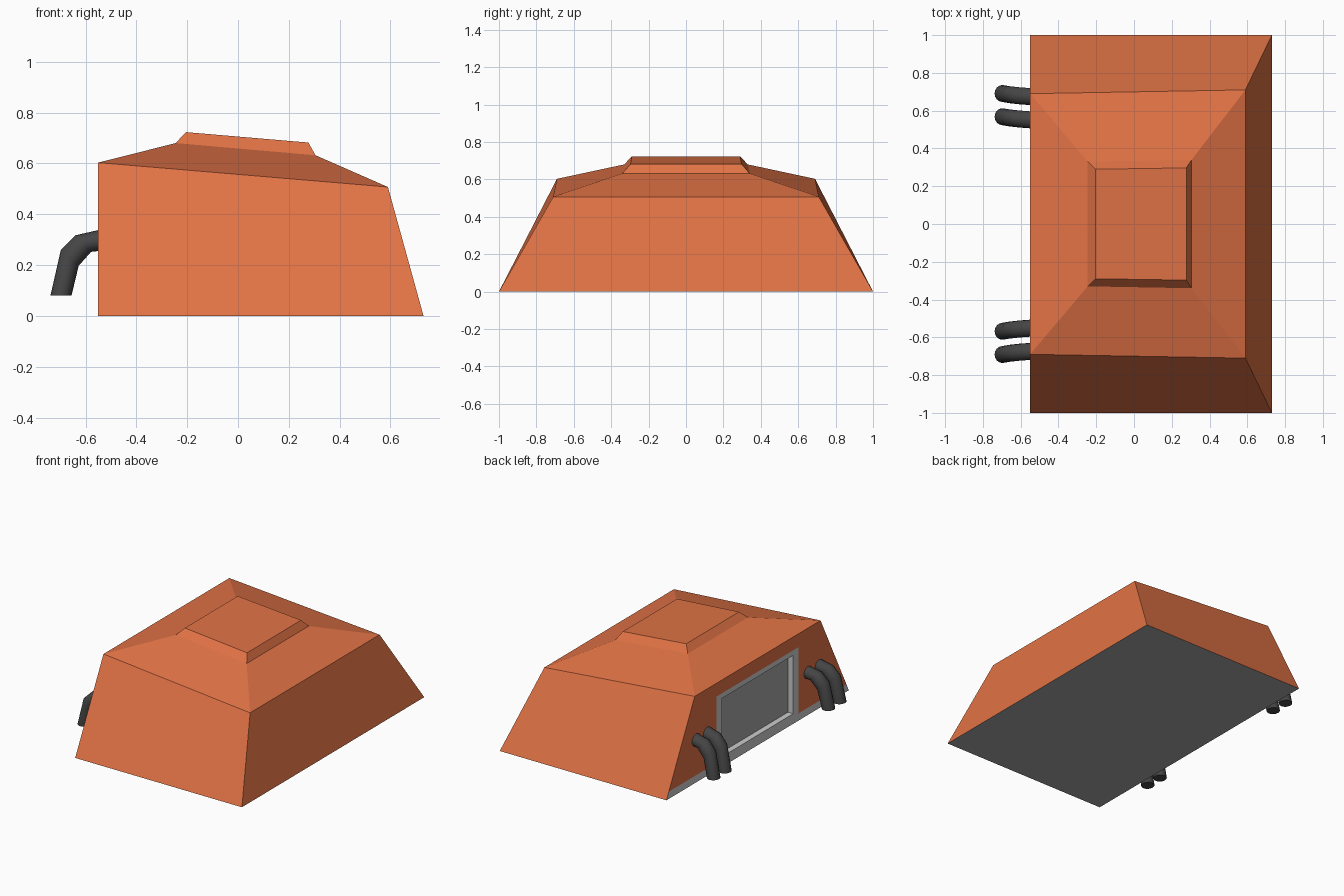
import bpy, bmesh, math
from mathutils import Vector

if "Cube" in bpy.data.objects:
    bpy.data.objects.remove(bpy.data.objects["Cube"])


def material(name, rgb):
    m = bpy.data.materials.new(name)
    m.diffuse_color = (*rgb, 1)
    m.use_nodes = True
    m.node_tree.nodes["Principled BSDF"].inputs["Base Color"].default_value = m.diffuse_color
    return m


orange = material("orange_paint", (0.75, 0.17, 0.06))
rubber = material("dark_pipe", (0.06, 0.06, 0.06))
dark_grey = material("dark_grey", (0.38, 0.38, 0.38))


def loft(name, rings, mat=None, cap_end=True, cap_start=False, skip=()):
    """Skin a series of matching rings; skip holds (ring, side) quads to leave open."""
    bm = bmesh.new()
    vs = [[bm.verts.new(p) for p in r] for r in rings]
    n = len(rings[0])
    for k in range(len(vs) - 1):
        a, b = vs[k], vs[k + 1]
        for i in range(n):
            if (k, i) not in skip:
                j = (i + 1) % n
                bm.faces.new((a[i], a[j], b[j], b[i]))
    if cap_end:
        bm.faces.new(vs[-1])
    if cap_start:
        bm.faces.new(vs[0][::-1])
        bmesh.ops.recalc_face_normals(bm, faces=bm.faces)
    me = bpy.data.meshes.new(name)
    bm.to_mesh(me)
    bm.free()
    ob = bpy.data.objects.new(name, me)
    bpy.context.collection.objects.link(ob)
    if mat:
        me.materials.append(mat)
    return ob


def deck(x0, y0, z0, x1, y1, z1):
    """Four-cornered ring, back edge at x0 and nose edge at x1."""
    return [(x0, -y0, z0), (x1, -y1, z1), (x1, y1, z1), (x0, y0, z0)]


BACK = -0.55

# Sloped shell with stepped roof, open at the flat end wall
base = deck(BACK, 1.0, 0, 0.73, 1.0, 0)
loft("shell", [
    base,
    deck(BACK, 0.69, 0.603, 0.59, 0.71, 0.507),
    deck(-0.245, 0.33, 0.68, 0.305, 0.34, 0.632),
    deck(-0.205, 0.29, 0.723, 0.277, 0.297, 0.682),
], orange, skip={(0, 3)})

# Underside
loft("underside", [base[::-1]], dark_grey)

# Painted end wall, an arch around the window frame
half = [(0.45, 0.51), (0.45, 0.05), (0.974, 0.05), (0.69, 0.603)]
outline = [(-y, z) for y, z in half] + half[::-1]
loft("end_wall", [[(BACK, y, z) for y, z in outline[::-1]]], orange)

# Grey skirt below the end wall
loft("skirt", [[(BACK, 1, 0), (BACK, -1, 0), (BACK, -0.974, 0.05), (BACK, 0.974, 0.05)]])


# Window frame and recessed panel
def opening(x, y, z0, z1):
    return [(x, y, z0), (x, -y, z0), (x, -y, z1), (x, y, z1)]


inner = opening(BACK, 0.39, 0.07, 0.475)
deep = opening(BACK + 0.04, 0.39, 0.07, 0.475)
loft("window_frame", [opening(BACK, 0.45, 0.05, 0.51), inner, deep], cap_end=False)
loft("window_panel", [deep], dark_grey)

# Bent exhaust pipes: outer and inner edge of the bend seen from the front
bend = [((-0.53, 0.342), (-0.53, 0.257)),
        ((-0.64, 0.317), (-0.578, 0.252)),
        ((-0.697, 0.26), (-0.627, 0.197)),
        ((-0.738, 0.08), (-0.655, 0.08))]
SIDES, RADIUS = 16, 0.045


def pipe(name, y, side):
    rings = []
    for k, (o, i) in enumerate(bend):
        yk = side * (y + 0.006 * k)
        out, inn = Vector((o[0], yk, o[1])), Vector((i[0], yk, i[1]))
        mid, arm = (out + inn) / 2, (out - inn) / 2
        rings.append([mid + arm * math.cos(a) + Vector((0, RADIUS * math.sin(a), 0))
                      for a in (2 * math.pi * s / SIDES for s in range(SIDES))])
    ob = loft(name, rings, rubber, cap_start=True)
    bpy.ops.object.select_all(action='DESELECT')
    ob.select_set(True)
    bpy.context.view_layer.objects.active = ob
    bpy.ops.object.shade_smooth_by_angle(angle=math.radians(40))


for side, label in ((1, "rear"), (-1, "front")):
    pipe(label + "_outer_pipe", 0.673, side)
    pipe(label + "_inner_pipe", 0.55, side)
